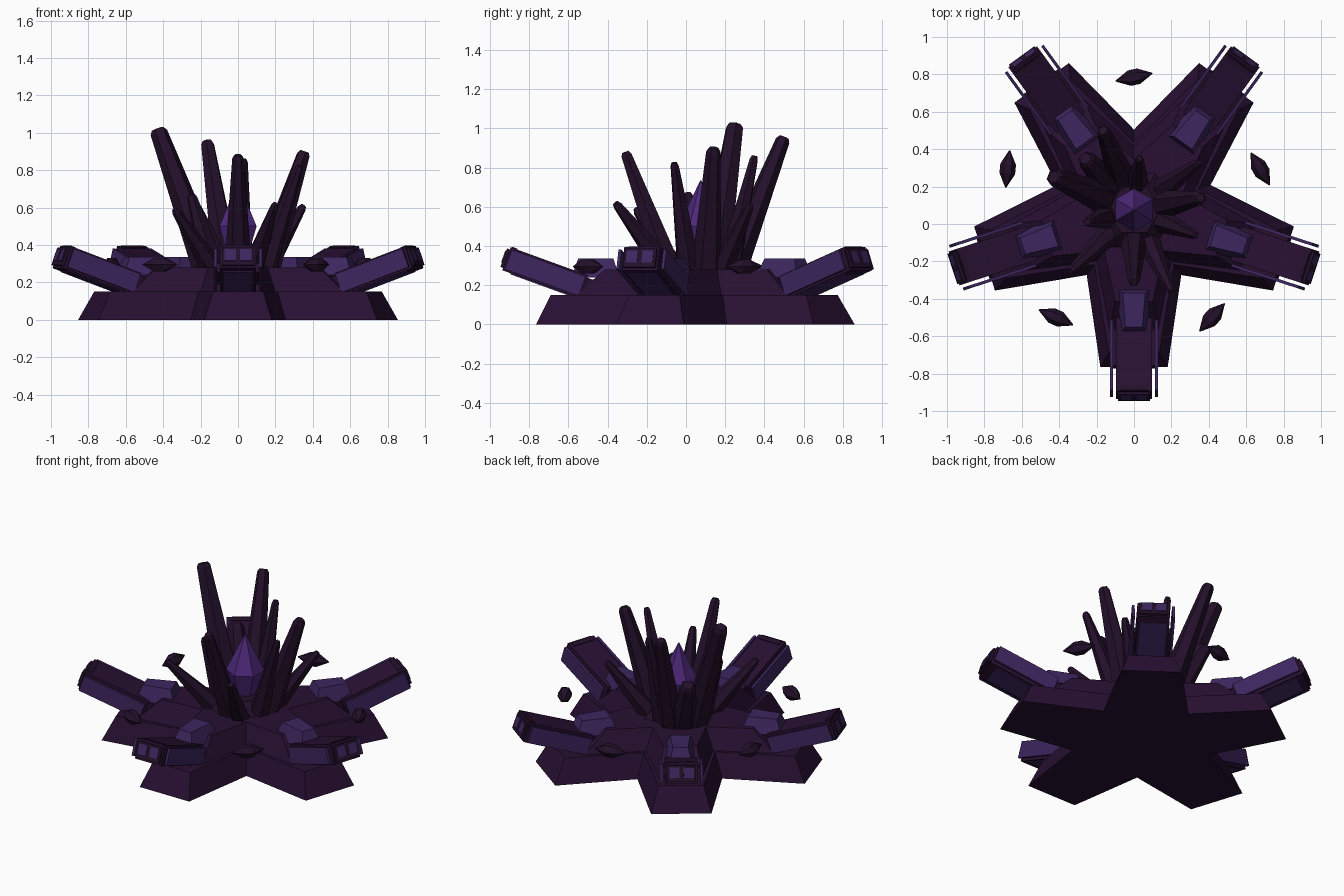
import bpy
import bmesh
from math import cos, sin, pi, radians
from mathutils import Matrix, Vector

default = bpy.data.objects.get("Cube")
if default:
    bpy.data.objects.remove(default)

CENTRE = Vector((0, 0.075, 0))
ARM_ANGLES = [radians(-90 + 72 * i) for i in range(5)]


def make_material(name, rgb):
    mat = bpy.data.materials.new(name)
    mat.use_nodes = True
    colour = (*rgb, 1)
    mat.diffuse_color = colour
    mat.node_tree.nodes["Principled BSDF"].inputs["Base Color"].default_value = colour
    return mat


PLUM = make_material("dark plum stone", (0.021, 0.005, 0.032))
SPIKE = make_material("dark spike stone", (0.017, 0.005, 0.023))
PANEL = make_material("violet panel", (0.047, 0.019, 0.115))
CRYSTAL = make_material("bright violet crystal", (0.073, 0.021, 0.195))


def finish(name, bm, mat, matrix=None):
    if matrix is not None:
        bm.transform(matrix)
    bmesh.ops.recalc_face_normals(bm, faces=bm.faces)
    mesh = bpy.data.meshes.new(name)
    bm.to_mesh(mesh)
    bm.free()
    mesh.materials.append(mat)
    obj = bpy.data.objects.new(name, mesh)
    bpy.context.collection.objects.link(obj)
    return obj


def loft(name, rings, mat, matrix=None):
    """Join equal-length rings of points into a closed solid."""
    bm = bmesh.new()
    loops = [[bm.verts.new(p) for p in ring] for ring in rings]
    for low, high in zip(loops, loops[1:]):
        for i in range(len(low)):
            j = (i + 1) % len(low)
            bm.faces.new((low[i], low[j], high[j], high[i]))
    bm.faces.new(loops[0])
    bm.faces.new(loops[-1])
    return finish(name, bm, mat, matrix)


def box(name, size, centre, mat, matrix):
    bm = bmesh.new()
    bmesh.ops.create_cube(bm, size=1)
    place = Matrix.Translation(centre) @ Matrix.Diagonal((*size, 1))
    return finish(name, bm, mat, matrix @ place)


def ngon(radius, z, sides=6, turn=0.0):
    return [(radius * cos(turn + 2 * pi * i / sides),
             radius * sin(turn + 2 * pi * i / sides), z) for i in range(sides)]


def star(tip, half, notch, z):
    """Five blunt arms separated by sharp notches."""
    ring = []
    for a in ARM_ANGLES:
        out, side = Vector((cos(a), sin(a), 0)), Vector((-sin(a), cos(a), 0))
        n = a + radians(36)
        ring += [out * tip - side * half + Vector((0, 0, z)),
                 out * tip + side * half + Vector((0, 0, z)),
                 Vector((notch * cos(n), notch * sin(n), z))]
    return ring


def quad(r0, r1, half0, half1, z):
    return [(r0, -half0, z), (r1, -half1, z), (r1, half1, z), (r0, half0, z)]


middle = Matrix.Translation(CENTRE)

# Stepped star platform
loft("lower_platform", [star(0.84, 0.18, 0.43, 0), star(0.765, 0.135, 0.36, 0.15)],
     PLUM, middle)
loft("upper_platform", [star(0.635, 0.13, 0.34, 0.15), star(0.49, 0.1, 0.27, 0.28)],
     PLUM, middle)
loft("central_mound", [ngon(0.24, 0.27), ngon(0.14, 0.35)], SPIKE, middle)

# Arms: plated block, side rails, end windows and a cut stone on top
for n, angle in enumerate(ARM_ANGLES, 1):
    arm = middle @ Matrix.Rotation(angle, 4, "Z")
    block = arm @ Matrix.Translation((0.793, 0, 0.263)) @ Matrix.Rotation(radians(-20), 4, "Y")
    box(f"arm_block_{n}", (0.42, 0.19, 0.125), (0, 0, 0), PLUM, block)
    box(f"arm_root_{n}", (0.16, 0.16, 0.1), (-0.24, 0, 0), PLUM, block)
    box(f"arm_under_panel_{n}", (0.33, 0.16, 0.008), (0, 0, -0.064), PANEL, block)
    box(f"arm_end_frame_{n}", (0.02, 0.17, 0.1), (0.215, 0, 0), SPIKE, block)
    box(f"arm_top_band_{n}", (0.03, 0.15, 0.008), (0.19, 0, 0.063), SPIKE, block)
    for label, s in (("left", 1), ("right", -1)):
        box(f"arm_rail_{label}_{n}", (0.4, 0.016, 0.105), (0, s * 0.12, 0), PANEL, block)
        box(f"arm_rail_mount_{label}_{n}", (0.2, 0.03, 0.05), (-0.05, s * 0.1, 0), SPIKE, block)
        box(f"arm_window_{label}_{n}", (0.008, 0.06, 0.065), (0.226, s * 0.042, 0.006),
            PANEL, block)
    loft(f"arm_stone_{n}", [quad(0.415, 0.66, 0.095, 0.07, 0.24),
                            quad(0.445, 0.625, 0.06, 0.045, 0.335)], PANEL, arm)

# Central crystal
loft("central_crystal", [ngon(0.03, 0.25, 6, pi / 6), ngon(0.115, 0.5, 6, pi / 6),
                         ngon(0.002, 0.735, 6, pi / 6)], CRYSTAL, middle)

# Leaning spikes: tip x, y, z and tip radius
SPIKES = [(-0.43, 0.25, 1.02, 0.044), (-0.165, 0.5, 0.955, 0.034), (0, -0.31, 0.88, 0.028),
          (0.355, 0.14, 0.9, 0.034), (0.03, 0.35, 0.86, 0.02), (0.33, -0.06, 0.825, 0.02),
          (-0.26, 0.35, 0.63, 0.045), (0.2, -0.36, 0.62, 0.02), (0.35, 0.33, 0.61, 0.02),
          (-0.34, -0.255, 0.59, 0.02), (-0.25, 0.01, 0.67, 0.025)]
for n, (x, y, z, r) in enumerate(SPIKES, 1):
    tip = Vector((x, y, z))
    flat = Vector((x, y, 0)) - CENTRE
    foot = CENTRE + flat.normalized() * (0.1 + 0.12 * flat.length) + Vector((0, 0, 0.24))
    axis = tip - foot
    lean = Matrix.Translation(foot) @ axis.to_track_quat("Z", "Y").to_matrix().to_4x4()
    length = axis.length
    loft(f"spike_{n}", [ngon(r * 0.9 + 0.05, 0), ngon(r + 0.003, length - 0.02),
                        ngon(r * 0.75, length)], SPIKE, lean)

# Floating shards between the arms
for n, angle in enumerate(ARM_ANGLES, 1):
    shard = (middle @ Matrix.Rotation(angle + radians(36), 4, "Z")
             @ Matrix.Translation((0.71, 0, 0.295)) @ Matrix.Rotation(pi / 2, 4, "X")
             @ Matrix.Rotation(radians(12), 4, "Y"))
    loft(f"floating_shard_{n}", [ngon(0.003, -0.1), ngon(0.042, -0.025),
                                 ngon(0.042, 0.025), ngon(0.003, 0.1)], SPIKE, shard)
